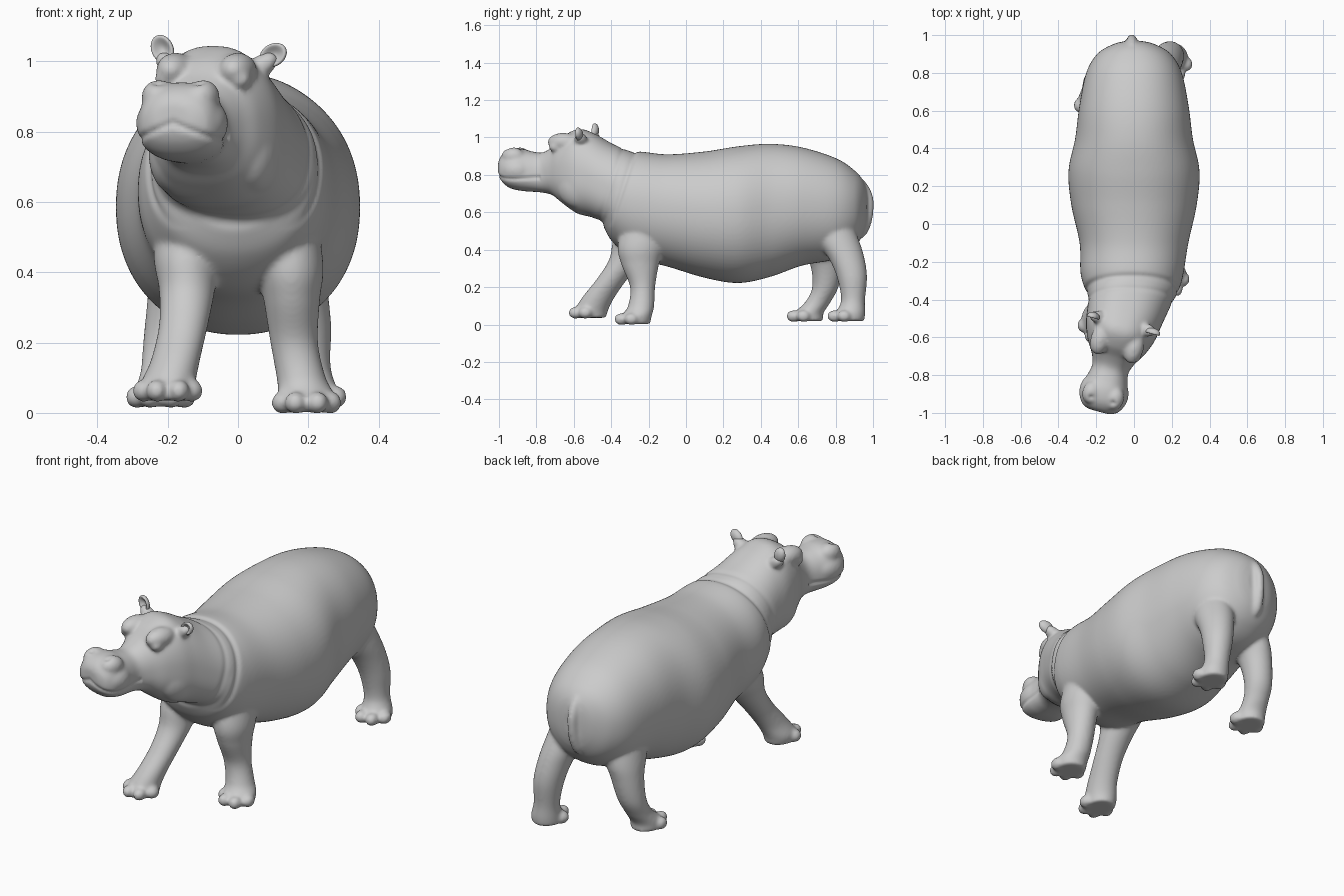
import bpy, bmesh, math
from mathutils import Matrix, Vector

skin = bmesh.new()
HEAD = Matrix.Translation((0, -0.30, 0)) @ Matrix.Rotation(math.radians(-15), 4, 'Z')


def smooth_stations(st, n=8):
    """Catmull-Rom interpolation of a list of station tuples."""
    out = []
    for i in range(len(st) - 1):
        p0, p1, p2, p3 = st[max(i - 1, 0)], st[i], st[i + 1], st[min(i + 2, len(st) - 1)]
        for s in range(n):
            t = s / n
            out.append([0.5 * (2 * b + (c - a) * t + (2 * a - 5 * b + 4 * c - d) * t * t
                               + (3 * b - a - 3 * c + d) * t ** 3)
                        for a, b, c, d in zip(p0, p1, p2, p3)])
    out.append(list(st[-1]))
    return out


def loft(stations, axis, power=2.0, taper=0.0, mat=Matrix(), sides=72):
    """Closed tube through (cx, cy, cz, half width, half depth) stations."""
    rings = []
    for cx, cy, cz, a, b in smooth_stations(stations):
        ring = []
        for k in range(sides):
            ang = 2 * math.pi * k / sides
            c, s = math.cos(ang), math.sin(ang)
            u = math.copysign(abs(c) ** (2 / power), c) * a * (1 - taper * s)
            w = math.copysign(abs(s) ** (2 / power), s) * b
            co = (cx + u, cy, cz + w) if axis == 'y' else (cx + u, cy + w, cz)
            ring.append(skin.verts.new(mat @ Vector(co)))
        rings.append(ring)
    faces = [skin.faces.new(rings[0]), skin.faces.new(rings[-1][::-1])]
    for r, q in zip(rings, rings[1:]):
        for k in range(sides):
            j = (k + 1) % sides
            faces.append(skin.faces.new((r[j], r[k], q[k], q[j])))
    bmesh.ops.recalc_face_normals(skin, faces=faces)


def blob(loc, size, mat=Matrix(), rot=0.0):
    """Ellipsoid added to the skin."""
    m = mat @ Matrix.Translation(loc) @ Matrix.Rotation(rot, 4, 'Y') @ Matrix.Diagonal((*size, 1))
    bmesh.ops.create_uvsphere(skin, u_segments=24, v_segments=16, radius=1, matrix=m)


def lengthwise(rows):
    """Rows of (y, centre x, half width, top z, bottom z)."""
    return [(cx, y, (t + b) / 2, w, (t - b) / 2) for y, cx, w, t, b in rows]


# torso
loft(lengthwise([
    (0.968, 0, 0.05, 0.70, 0.56), (0.95, 0, 0.115, 0.765, 0.49), (0.90, 0, 0.195, 0.825, 0.415),
    (0.80, 0, 0.253, 0.89, 0.35), (0.62, 0, 0.290, 0.947, 0.315), (0.45, 0, 0.312, 0.966, 0.255),
    (0.28, 0, 0.347, 0.953, 0.222), (0.10, 0, 0.332, 0.925, 0.25), (-0.10, 0, 0.288, 0.91, 0.31),
    (-0.25, -0.01, 0.274, 0.925, 0.345), (-0.33, -0.01, 0.255, 0.915, 0.385),
    (-0.40, -0.01, 0.22, 0.87, 0.45), (-0.44, -0.01, 0.15, 0.82, 0.52)]), 'y', 2.15)

# neck, head and muzzle (turned to one side)
loft(lengthwise([
    (0.06, 0, 0.235, 0.91, 0.46), (0, 0, 0.235, 0.925, 0.49), (-0.10, 0, 0.217, 0.965, 0.53),
    (-0.20, 0, 0.20, 1.02, 0.572), (-0.28, 0, 0.187, 1.045, 0.592), (-0.36, 0, 0.157, 1.01, 0.645),
    (-0.42, 0, 0.120, 0.955, 0.69), (-0.48, 0, 0.098, 0.92, 0.705), (-0.54, 0, 0.108, 0.925, 0.71),
    (-0.60, 0, 0.122, 0.94, 0.715), (-0.66, 0, 0.118, 0.935, 0.73), (-0.70, 0, 0.095, 0.91, 0.765),
    (-0.718, 0, 0.055, 0.88, 0.80)]), 'y', 2.4, 0.12, HEAD)
for s in (-1, 1):
    blob((s * 0.092, -0.345, 0.975), (0.052, 0.085, 0.050), HEAD)     # brow
    blob((s * 0.112, -0.385, 0.95), (0.030, 0.034, 0.028), HEAD)      # eye
    blob((s * 0.065, -0.630, 0.900), (0.048, 0.062, 0.048), HEAD)     # nostril mound
    blob((s * 0.068, -0.615, 0.825), (0.064, 0.088, 0.068), HEAD)     # lip pad
    blob((s * 0.120, -0.24, 0.74), (0.072, 0.13, 0.12), HEAD)         # cheek
    blob((s * 0.130, -0.235, 0.985), (0.058, 0.035, 0.032), HEAD, -s * 0.6)  # ear stalk

# legs: (z, x, y, half width, half depth), last row is the foot
legs = [
    [(0.58, 0.13, -0.21, 0.09, 0.12), (0.42, 0.148, -0.24, 0.095, 0.125), (0.32, 0.153, -0.245, 0.08, 0.10),
     (0.20, 0.16, -0.232, 0.068, 0.067), (0.10, 0.18, -0.24, 0.07, 0.07), (0.05, 0.195, -0.262, 0.08, 0.08),
     (0.002, 0.195, -0.27, 0.075, 0.078)],
    [(0.58, -0.13, -0.22, 0.09, 0.12), (0.45, -0.145, -0.26, 0.095, 0.13), (0.35, -0.145, -0.315, 0.08, 0.095),
     (0.25, -0.155, -0.39, 0.07, 0.082), (0.15, -0.178, -0.465, 0.07, 0.086), (0.08, -0.20, -0.505, 0.078, 0.09),
     (0.036, -0.20, -0.515, 0.072, 0.088)],
    [(0.60, 0.12, 0.73, 0.09, 0.13), (0.45, 0.148, 0.81, 0.092, 0.115), (0.35, 0.172, 0.86, 0.083, 0.095),
     (0.25, 0.19, 0.888, 0.075, 0.08), (0.13, 0.20, 0.893, 0.064, 0.064), (0.06, 0.21, 0.878, 0.075, 0.08),
     (0.018, 0.21, 0.868, 0.075, 0.085)],
    [(0.60, -0.12, 0.69, 0.09, 0.13), (0.42, -0.152, 0.73, 0.095, 0.12), (0.32, -0.178, 0.752, 0.08, 0.088),
     (0.20, -0.20, 0.745, 0.07, 0.07), (0.12, -0.212, 0.705, 0.065, 0.068), (0.06, -0.22, 0.655, 0.075, 0.08),
     (0.018, -0.22, 0.65, 0.075, 0.085)]]
for rows in legs:
    loft([(x, y, z, a, b) for z, x, y, a, b in rows], 'z')
    fz, fx, fy = rows[-1][:3]
    for deg in (-75, -26, 26, 75):                                    # toes
        r = math.radians(deg)
        blob((fx + 0.072 * math.sin(r), fy - 0.085 * math.cos(r), fz + 0.027), (0.031, 0.038, 0.032))

# tail
loft([(-0.01, 0.86, 0.82, 0.02, 0.03), (-0.01, 0.93, 0.76, 0.026, 0.032), (-0.01, 0.965, 0.69, 0.027, 0.034),
      (-0.012, 0.972, 0.62, 0.026, 0.032), (-0.015, 0.962, 0.55, 0.028, 0.032),
      (-0.02, 0.945, 0.49, 0.024, 0.026), (-0.02, 0.935, 0.46, 0.008, 0.008)], 'z', sides=24)

# fuse everything into one smooth skin
raw = bpy.data.meshes.new("raw_skin")
skin.to_mesh(raw)
skin.free()
body = bpy.data.objects.new("body", raw)
bpy.context.collection.objects.link(body)
bpy.context.view_layer.objects.active = body
body.select_set(True)
rm = body.modifiers.new("fuse", 'REMESH')
rm.mode = 'VOXEL'
rm.voxel_size = 0.008
sm = body.modifiers.new("soften", 'SMOOTH')
sm.factor = 0.5
sm.iterations = 14
for name in ("fuse", "soften"):
    bpy.ops.object.modifier_apply(modifier=name)

# mouth line, nostrils and neck folds pressed into the skin
to_head = HEAD.inverted()
moves = []
for v in body.data.vertices:
    p = v.co
    h = to_head @ p
    depth = 0.0
    if h.y < -0.47:
        depth += 0.006 * math.exp(-((h.z - 0.825 + 0.4 * abs(h.x)) / 0.010) ** 2)
        for s in (-1, 1):
            depth += 0.010 * math.exp(-((h - Vector((s * 0.06, -0.655, 0.94))).length / 0.016) ** 2)
    if p.z > 0.52 and p.y < -0.2:
        fade = min(1, (p.z - 0.52) / 0.08)
        for y0, amp in ((-0.275, 0.007), (-0.345, 0.004)):
            depth += fade * amp * math.exp(-((p.y - y0 + 0.33 * (0.92 - p.z)) / 0.015) ** 2)
    if depth > 1e-4:
        moves.append((v, v.normal * depth))
for v, d in moves:
    v.co -= d
bpy.ops.object.shade_smooth()


# ears: flattened cups
def ear(name, loc, tilt):
    bm = bmesh.new()
    bmesh.ops.create_uvsphere(bm, u_segments=32, v_segments=24, radius=1)
    for v in bm.verts:
        if v.co.y < 0:
            v.co.y *= 1 - 1.3 * max(0.0, 1 - (v.co.x ** 2 + v.co.z ** 2))
    bm.transform(Matrix.Translation(loc) @ Matrix.Rotation(math.radians(-15), 4, 'Z')
                 @ Matrix.Rotation(math.radians(tilt), 4, 'Y') @ Matrix.Diagonal((0.032, 0.024, 0.042, 1)))
    me = bpy.data.meshes.new(name)
    bm.to_mesh(me)
    bm.free()
    me.shade_smooth()
    bpy.context.collection.objects.link(bpy.data.objects.new(name, me))


ear("left_ear", (-0.215, -0.49, 1.035), -25)
ear("right_ear", (0.10, -0.575, 1.018), 60)
